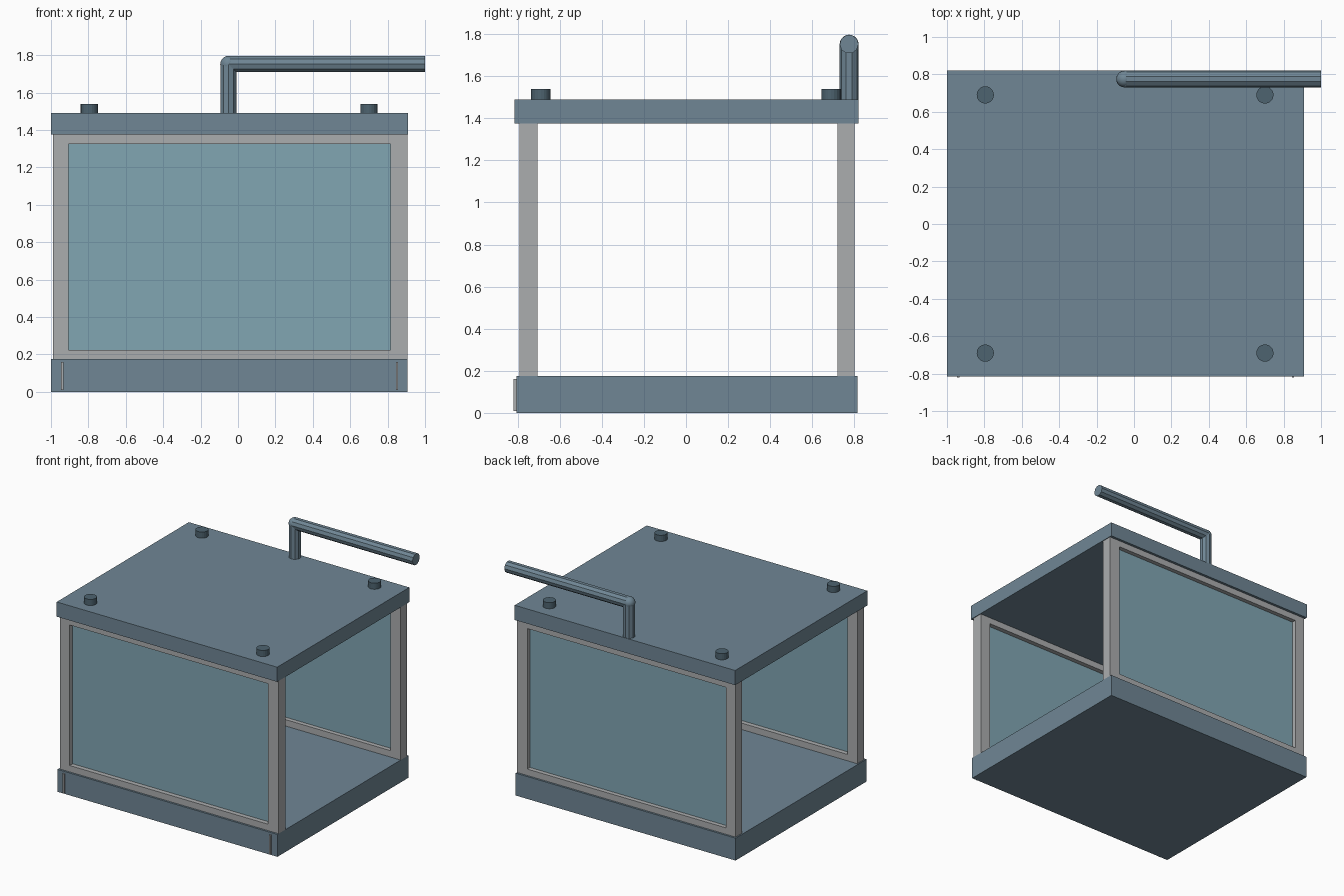
import bpy, bmesh
from math import pi
from mathutils import Matrix, Vector

cube = bpy.data.objects.get("Cube")
if cube:
    bpy.data.objects.remove(cube, do_unlink=True)


def material(name, rgb):
    m = bpy.data.materials.new(name)
    m.use_nodes = True
    m.diffuse_color = (*rgb, 1)
    m.node_tree.nodes["Principled BSDF"].inputs["Base Color"].default_value = (*rgb, 1)
    return m


STEEL = material("blue grey steel", (0.16, 0.24, 0.30))
DARK = material("dark steel", (0.075, 0.125, 0.16))
GREY = material("light grey", (0.41, 0.42, 0.43))
GLASS = material("teal glass", (0.22, 0.38, 0.45))


def finish(name, bm, mat):
    bmesh.ops.recalc_face_normals(bm, faces=bm.faces)
    mesh = bpy.data.meshes.new(name)
    bm.to_mesh(mesh)
    bm.free()
    mesh.materials.append(mat)
    obj = bpy.data.objects.new(name, mesh)
    bpy.context.collection.objects.link(obj)
    return obj


def box(name, x, y, z, mat):
    bm = bmesh.new()
    bmesh.ops.create_cube(bm, size=1)
    size = [b - a for a, b in (x, y, z)]
    mid = [(a + b) / 2 for a, b in (x, y, z)]
    bmesh.ops.scale(bm, vec=size, verts=bm.verts)
    bmesh.ops.translate(bm, vec=mid, verts=bm.verts)
    return finish(name, bm, mat)


def rod(name, start, end, radius, sides, mat):
    start, end = Vector(start), Vector(end)
    axis = end - start
    turn = Matrix.Rotation(pi / 2, 4, 'Y') if axis.x else Matrix()
    bm = bmesh.new()
    bmesh.ops.create_cone(bm, cap_ends=True, segments=sides, radius1=radius, radius2=radius,
                          depth=axis.length,
                          matrix=Matrix.Translation((start + end) / 2) @ turn)
    return finish(name, bm, mat)


def window_frame(name, outer, inner, y):
    """Rectangular ring; outer and inner are (x0, x1, z0, z1)."""
    bm = bmesh.new()

    def loop(rect, depth):
        x0, x1, z0, z1 = rect
        return [bm.verts.new((px, depth, pz)) for px, pz in
                ((x0, z0), (x1, z0), (x1, z1), (x0, z1))]

    loops = [loop(outer, y[0]), loop(inner, y[0]), loop(inner, y[1]), loop(outer, y[1])]
    for k, a in enumerate(loops):
        b = loops[(k + 1) % 4]
        for i in range(4):
            j = (i + 1) % 4
            bm.faces.new((a[i], a[j], b[j], b[i]))
    return finish(name, bm, GREY)


# Base and lid slabs
box("base", (-1, 0.905), (-0.805, 0.815), (0, 0.175), STEEL)
box("lid", (-1, 0.91), (-0.815, 0.82), (1.375, 1.49), STEEL)

# Front and back framed windows; the two ends stay open
opening = (-0.905, 0.815, 0.225, 1.325)
for side, y in (("front", (-0.79, -0.705)), ("back", (0.72, 0.80))):
    window_frame(side + "_frame", (-0.99, 0.905, 0.175, 1.375), opening, y)
    mid = sum(y) / 2
    box(side + "_glass", opening[:2], (mid - 0.006, mid + 0.006), opening[2:], GLASS)

# Thin strips on the front of the base
for side, x in (("right", -0.94), ("left", 0.85)):
    box(side + "_strip", (x - 0.006, x + 0.006), (-0.82, -0.805), (0.01, 0.16), GREY)

# Lid bolts
for side, x in (("right", -0.795), ("left", 0.70)):
    for end, y in (("front", -0.69), ("back", 0.69)):
        rod(f"{end}_{side}_bolt", (x, y, 1.49), (x, y, 1.538), 0.046, 20, DARK)

# Bent pipe with a rounded elbow
R, corner = 0.045, Vector((-0.05, 0.775, 1.752))
rod("pipe_upright", (corner.x, corner.y, 1.48), corner, R, 10, STEEL)
rod("pipe_arm", corner, (1.0, corner.y, corner.z), R, 10, STEEL)
bm = bmesh.new()
bmesh.ops.create_uvsphere(bm, u_segments=20, v_segments=10, radius=R,
                          matrix=Matrix.Translation(corner))
elbow = finish("pipe_elbow", bm, STEEL)
for p in elbow.data.polygons:
    p.use_smooth = True
